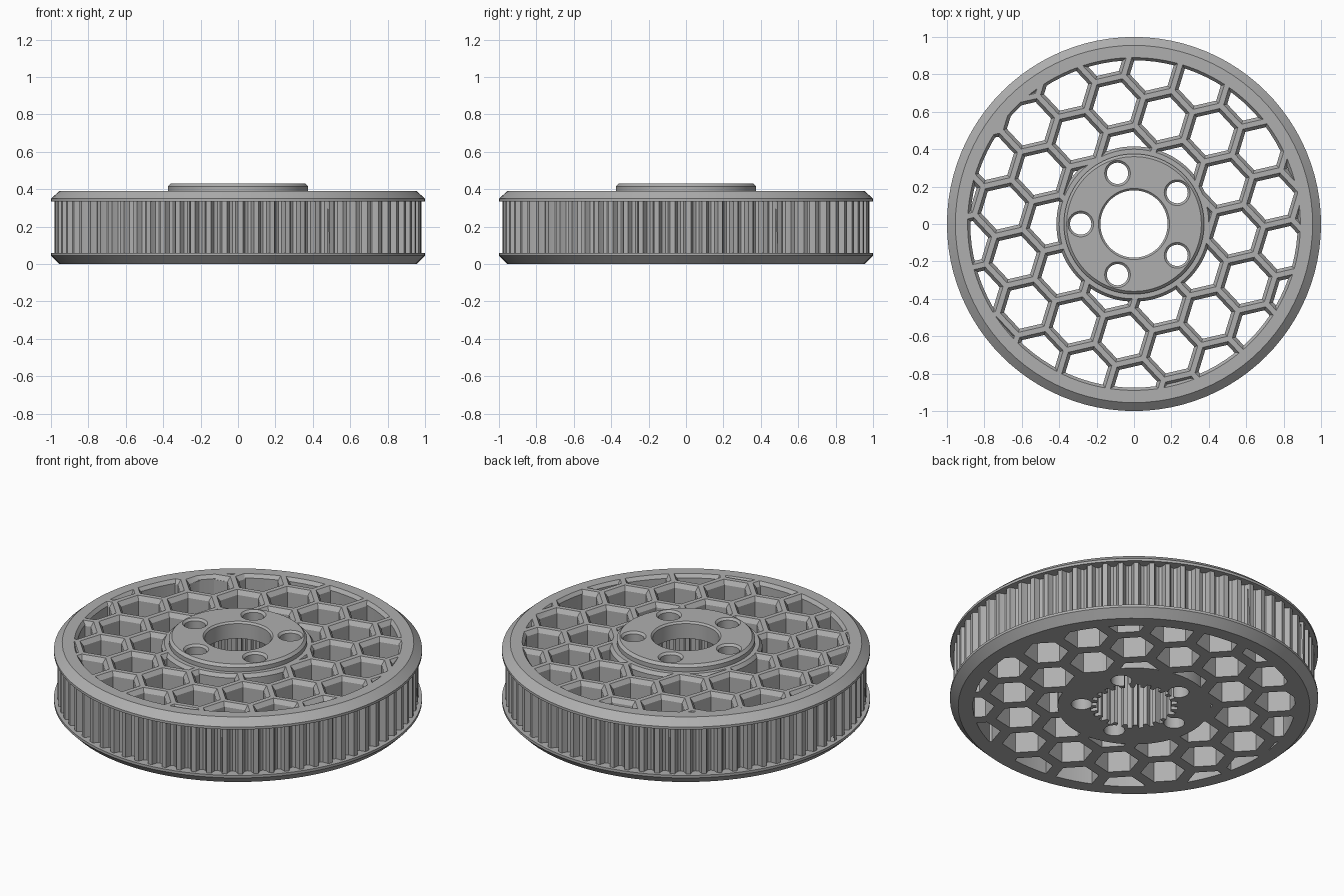
import bpy, bmesh, math
from math import cos, sin, pi, radians

cube = bpy.data.objects.get("Cube")
if cube:
    bpy.data.objects.remove(cube, do_unlink=True)

grey = bpy.data.materials.new("plain grey")
grey.use_nodes = True
colour = (0.43, 0.43, 0.43, 1)
grey.diffuse_color = colour
grey.node_tree.nodes["Principled BSDF"].inputs["Base Color"].default_value = colour


def ring(r, z, n, cx=0, cy=0, turn=0.0):
    """A level polygon of n points."""
    return [(cx + r * cos(turn + 2 * pi * k / n),
             cy + r * sin(turn + 2 * pi * k / n), z) for k in range(n)]


def loft(bm, loops, wrap=False):
    """Skin a stack of loops; cap the ends, or join last to first."""
    rows = [[bm.verts.new(p) for p in loop] for loop in loops]
    pairs = list(zip(rows, rows[1:]))
    if wrap:
        pairs.append((rows[-1], rows[0]))
    else:
        bm.faces.new(rows[0][::-1])
        bm.faces.new(rows[-1])
    n = len(rows[0])
    for a, b in pairs:
        for i in range(n):
            j = (i + 1) % n
            bm.faces.new((a[i], a[j], b[j], b[i]))


def make(name, bm):
    bmesh.ops.recalc_face_normals(bm, faces=bm.faces[:])
    mesh = bpy.data.meshes.new(name)
    bm.to_mesh(mesh)
    bm.free()
    mesh.materials.append(grey)
    ob = bpy.data.objects.new(name, mesh)
    bpy.context.collection.objects.link(ob)
    return ob


def lathe(name, profile, n):
    bm = bmesh.new()
    loft(bm, [ring(r, z, n) for r, z in profile], wrap=True)
    return make(name, bm)


def toothed(count, shape, z):
    """Toothed outline; shape holds (fraction of pitch, radius)."""
    pts = []
    for k in range(count):
        for f, r in shape:
            a = 2 * pi * (k + f) / count
            pts.append((r * cos(a), r * sin(a), z))
    return pts


def combine(target, other, operation):
    mod = target.modifiers.new("cut", 'BOOLEAN')
    mod.operation = operation
    mod.solver = 'EXACT'
    mod.object = other
    other.hide_render = True
    bpy.context.view_layer.objects.active = target
    bpy.ops.object.modifier_apply(modifier=mod.name)
    bpy.data.objects.remove(other, do_unlink=True)


# Wheel body with two chamfered flanges and a raised hub
wheel = lathe("pulley_wheel", [
    (0.18, 0), (0.955, 0), (1, 0.045), (1, 0.06), (0.935, 0.06),
    (0.935, 0.335), (1, 0.335), (1, 0.35), (0.955, 0.39), (0.375, 0.39),
    (0.375, 0.415), (0.36, 0.43), (0.19, 0.43), (0.18, 0.42)], 96)

# Belt teeth between the flanges
groove = [(0, 0.98), (0.3, 0.98), (0.36, 0.965), (0.46, 0.948),
          (0.65, 0.94), (0.84, 0.948), (0.94, 0.965)]
low, high = toothed(72, groove, 0.05), toothed(72, groove, 0.345)


def inner(loop):
    return [(x * 0.92 / math.hypot(x, y), y * 0.92 / math.hypot(x, y), z)
            for x, y, z in loop]


bm = bmesh.new()
loft(bm, [low, high, inner(high), inner(low)], wrap=True)
combine(wheel, make("belt_teeth", bm), 'UNION')

# Honeycomb openings, chamfered at the top and clipped between hub and rim
PITCH, TURN = 0.272, radians(13)
OFFSET = (0.02, 0.112)
bm = bmesh.new()
for i in range(-6, 7):
    for j in range(-6, 7):
        a, b = TURN + pi / 6, TURN + pi / 2
        x = OFFSET[0] + PITCH * (i * cos(a) + j * cos(b))
        y = OFFSET[1] + PITCH * (i * sin(a) + j * sin(b))
        if 0.25 < math.hypot(x, y) < 1.03:
            loft(bm, [ring(h / cos(pi / 6), z, 6, x, y, TURN)
                      for h, z in ((0.105, -0.1), (0.105, 0.365),
                                   (0.122, 0.39), (0.122, 0.5))])
openings = make("honeycomb_openings", bm)
clip = lathe("opening_limit", [
    (0.415, -0.2), (0.875, -0.2), (0.875, 0.37), (0.89, 0.39), (0.89, 0.6),
    (0.4, 0.6), (0.4, 0.39), (0.415, 0.37)], 96)
combine(openings, clip, 'INTERSECT')
combine(wheel, openings, 'DIFFERENCE')

# Splined socket under the hub
spline = [(0, 0.205), (0.4, 0.205), (0.5, 0.238), (0.9, 0.238)]
bm = bmesh.new()
loft(bm, [toothed(24, spline, z) for z in (-0.1, 0.33)])
combine(wheel, make("splined_socket", bm), 'DIFFERENCE')

# Five bolt holes
bm = bmesh.new()
for k in range(5):
    a = pi + k * 2 * pi / 5
    loft(bm, [ring(r, z, 32, 0.285 * cos(a), 0.285 * sin(a))
              for r, z in ((0.057, -0.1), (0.057, 0.418),
                           (0.069, 0.43), (0.069, 0.5))])
combine(wheel, make("bolt_holes", bm), 'DIFFERENCE')

# Smooth round walls, keep edges sharp
bpy.ops.object.select_all(action='DESELECT')
wheel.select_set(True)
bpy.context.view_layer.objects.active = wheel
bpy.ops.object.shade_smooth_by_angle(angle=radians(25))
